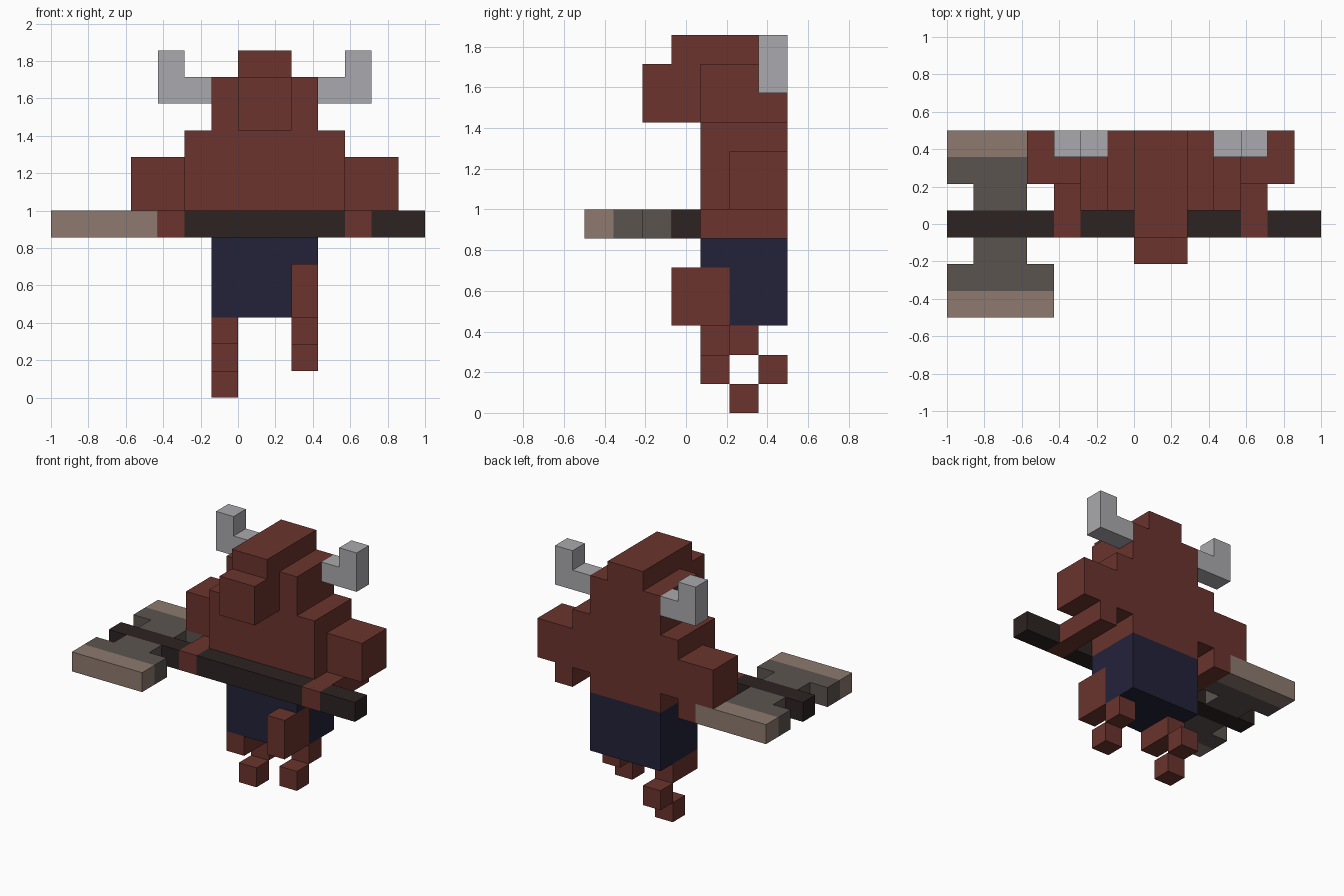
import bpy
import bmesh
import math
from mathutils import Vector

cube = bpy.data.objects.get("Cube")
if cube:
    bpy.data.objects.remove(cube, do_unlink=True)

U = 1 / 7                      # size of one block
ORIGIN = Vector((-1, -0.5, 0))  # corner of the block grid


def linear(c):
    c /= 255
    return c / 12.92 if c <= 0.04045 else ((c + 0.055) / 1.055) ** 2.4


def material(name, rgb):
    mat = bpy.data.materials.new(name)
    colour = (*[linear(c) for c in rgb], 1)
    mat.diffuse_color = colour
    mat.use_nodes = True
    bsdf = next(n for n in mat.node_tree.nodes if n.type == 'BSDF_PRINCIPLED')
    bsdf.inputs["Base Color"].default_value = colour
    bsdf.inputs["Roughness"].default_value = 0.9
    return mat


fur = material("brown_fur", (107, 52, 45))
cloth = material("navy_cloth", (35, 34, 58))
wood = material("dark_wood", (44, 35, 34))
iron = material("grey_iron", (91, 84, 80))
edge = material("tan_edge", (141, 122, 111))
horn = material("pale_horn", (170, 169, 173))


def blocks(name, mat, *boxes):
    """Union of grid boxes (x0, x1, y0, y1, z0, z1), keeping only the outer skin."""
    cells = {(x, y, z) for x0, x1, y0, y1, z0, z1 in boxes
             for x in range(x0, x1) for y in range(y0, y1) for z in range(z0, z1)}
    bm = bmesh.new()
    for cell in cells:
        for axis in range(3):
            for side in (-1, 1):
                n = Vector((0, 0, 0))
                n[axis] = side
                if tuple(int(c + d) for c, d in zip(cell, n)) in cells:
                    continue
                a, b = Vector((0, 0, 0)), Vector((0, 0, 0))
                a[(axis + 1) % 3] = 0.5
                b[(axis + 2) % 3] = 0.5 * side
                mid = Vector(cell) + Vector((0.5, 0.5, 0.5)) + n * 0.5
                corners = (mid - a - b, mid + a - b, mid + a + b, mid - a + b)
                bm.faces.new([bm.verts.new(ORIGIN + p * U) for p in corners])
    bmesh.ops.remove_doubles(bm, verts=bm.verts, dist=0.001)
    bmesh.ops.dissolve_limit(bm, angle_limit=math.radians(1),
                             verts=bm.verts, edges=bm.edges)
    mesh = bpy.data.meshes.new(name)
    bm.to_mesh(mesh)
    bm.free()
    mesh.materials.append(mat)
    obj = bpy.data.objects.new(name, mesh)
    bpy.context.collection.objects.link(obj)
    return obj


def mirrored(box):
    """Reflect a box across the body's centre plane at grid x = 8."""
    return (16 - box[1], 16 - box[0], *box[2:])


# Head and torso
blocks("head", fur, (6, 10, 4, 7, 10, 12))
blocks("crown", fur, (7, 9, 3, 7, 12, 13))
blocks("snout", fur, (7, 9, 2, 4, 10, 12))
blocks("torso", fur, (5, 11, 4, 7, 7, 10), (6, 10, 4, 7, 6, 7))

# Horns and arms on both sides
paired = {
    "horn": (horn, [(10, 12, 6, 7, 11, 12), (11, 12, 6, 7, 12, 13)]),
    "upper_arm": (fur, [(11, 13, 5, 7, 7, 9)]),
    "forearm": (fur, [(11, 12, 3, 7, 6, 7)]),
}
for part, (mat, boxes) in paired.items():
    blocks("left_" + part, mat, *boxes)
    blocks("right_" + part, mat, *map(mirrored, boxes))

# Shorts, notched around the raised left thigh
blocks("shorts", cloth, (6, 10, 5, 7, 3, 6), (6, 9, 4, 5, 3, 6), (9, 10, 4, 5, 5, 6))

# Legs: the left one is raised and forward, the right one stands
blocks("left_thigh", fur, (9, 10, 3, 5, 3, 5))
blocks("left_shin", fur, (9, 10, 5, 6, 2, 3))
blocks("left_hoof", fur, (9, 10, 4, 5, 1, 2))
blocks("right_thigh", fur, (6, 7, 4, 6, 2, 3))
blocks("right_shin", fur, (6, 7, 6, 7, 1, 2))
blocks("right_hoof", fur, (6, 7, 5, 6, 0, 1))

# Double-bladed axe, with the handle running between the hands
blocks("axe_handle", wood, (0, 4, 3, 4, 6, 7), (5, 11, 3, 4, 6, 7), (12, 14, 3, 4, 6, 7))
blocks("front_axe_blade", iron, (0, 4, 1, 2, 6, 7), (1, 3, 2, 3, 6, 7))
blocks("back_axe_blade", iron, (0, 4, 5, 6, 6, 7), (1, 3, 4, 5, 6, 7))
blocks("front_axe_edge", edge, (0, 4, 0, 1, 6, 7))
blocks("back_axe_edge", edge, (0, 4, 6, 7, 6, 7))
